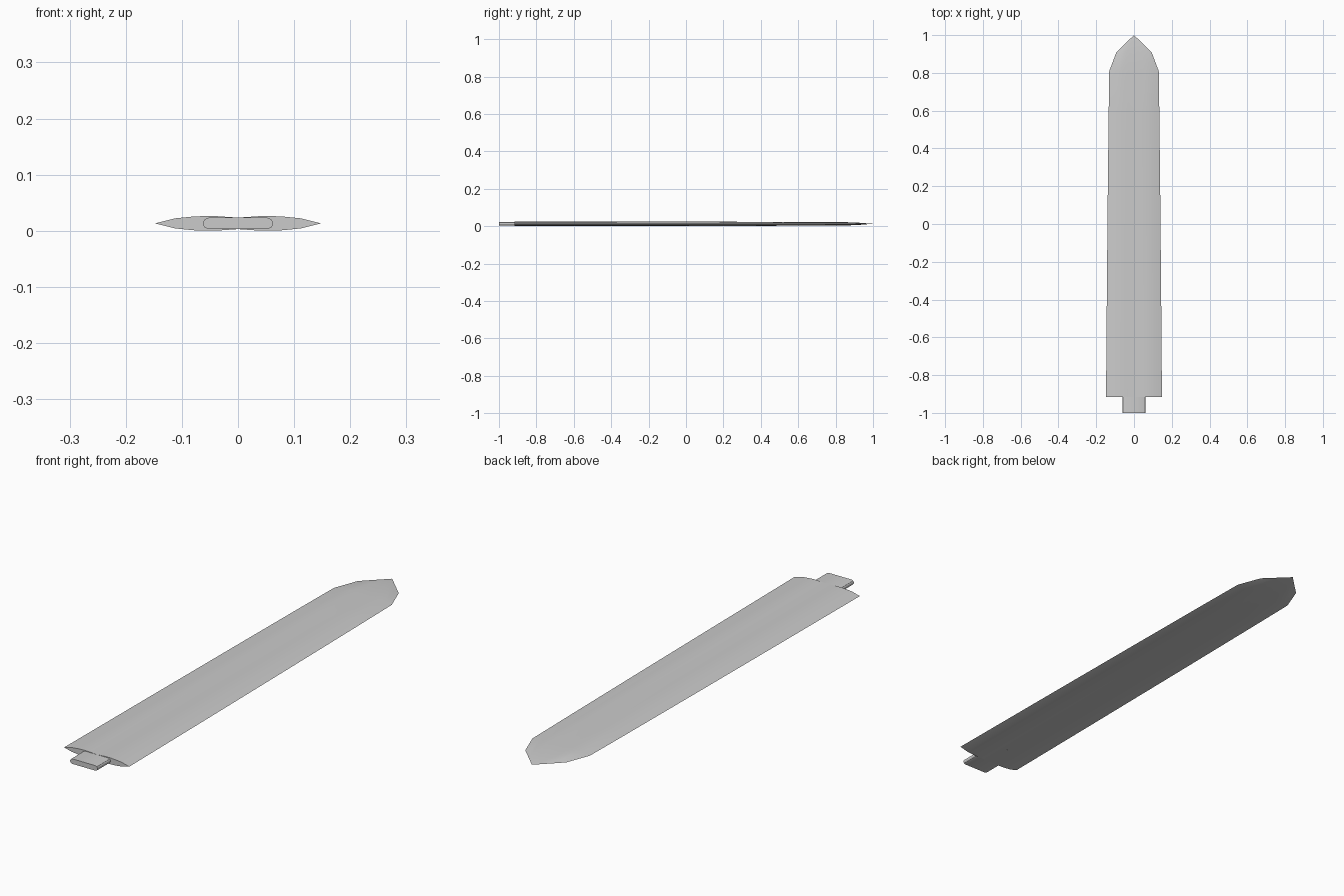
import bpy, bmesh, math

if "Cube" in bpy.data.objects:
    bpy.data.objects.remove(bpy.data.objects["Cube"])

steel = bpy.data.materials.new("pale steel")
steel.diffuse_color = (0.6, 0.6, 0.6, 1)
steel.use_nodes = True
steel.node_tree.nodes["Principled BSDF"].inputs["Base Color"].default_value = steel.diffuse_color
MID = 0.0131  # height of the cutting edges


def loft(name, rings, tip=None):
    """Skin closed rings of points, cap the start, and close at a tip or a cap."""
    bm = bmesh.new()
    loops = [[bm.verts.new(p) for p in ring] for ring in rings]
    n = len(loops[0])
    for a, b in zip(loops, loops[1:]):
        for i in range(n):
            j = (i + 1) % n
            bm.faces.new((a[i], a[j], b[j], b[i]))
    bm.faces.new(loops[0])
    if tip:
        t = bm.verts.new(tip)
        for i in range(n):
            bm.faces.new((loops[-1][i], loops[-1][(i + 1) % n], t))
    else:
        bm.faces.new(loops[-1])
    bmesh.ops.recalc_face_normals(bm, faces=bm.faces)
    me = bpy.data.meshes.new(name)
    bm.to_mesh(me)
    bm.free()
    me.materials.append(steel)
    ob = bpy.data.objects.new(name, me)
    bpy.context.collection.objects.link(ob)
    bpy.context.view_layer.objects.active = ob
    ob.select_set(True)
    bpy.ops.object.shade_smooth_by_angle(angle=math.radians(30))
    ob.select_set(False)
    return ob


# Half section from edge to centre: (fraction of half width, fraction of half thickness)
HALF = [(0.76, 0.68), (0.54, 0.93), (0.40, 1.0), (0.24, 0.97)]


def section(y, w, t, centre):
    """Lens section with a shallow fuller whose middle height is the centre fraction."""
    top = [(w, 0)] + [(w * a, t * b) for a, b in HALF] + [(0, t * centre)]
    top += [(-x, z) for x, z in top[-2:0:-1]]
    full = top + [(-x, -z) for x, z in top]
    return [(x, y, MID + z) for x, z in full]


# Blade: y, half width, half thickness, fuller centre
stations = [(-0.917, 0.148, 0.0131, 0.78), (-0.4, 0.144, 0.0122, 0.8),
            (0.15, 0.139, 0.0112, 0.85), (0.6, 0.134, 0.0102, 0.95),
            (0.81, 0.131, 0.0095, 1.04), (0.91, 0.093, 0.0065, 1.08)]
loft("blade", [section(*s) for s in stations], tip=(0, 1.0, MID))

# Tang: flat bar with rounded sides, running a little into the blade
profile = [(0.052, 0.0103), (0.059, 0.0075), (0.062, 0.003)]
right = profile + [(x, -z) for x, z in profile[::-1]]
outline = right + [(-x, -z) for x, z in right]
loft("tang", [[(x, y, MID + z) for x, z in outline] for y in (-1.0, -0.80)])
